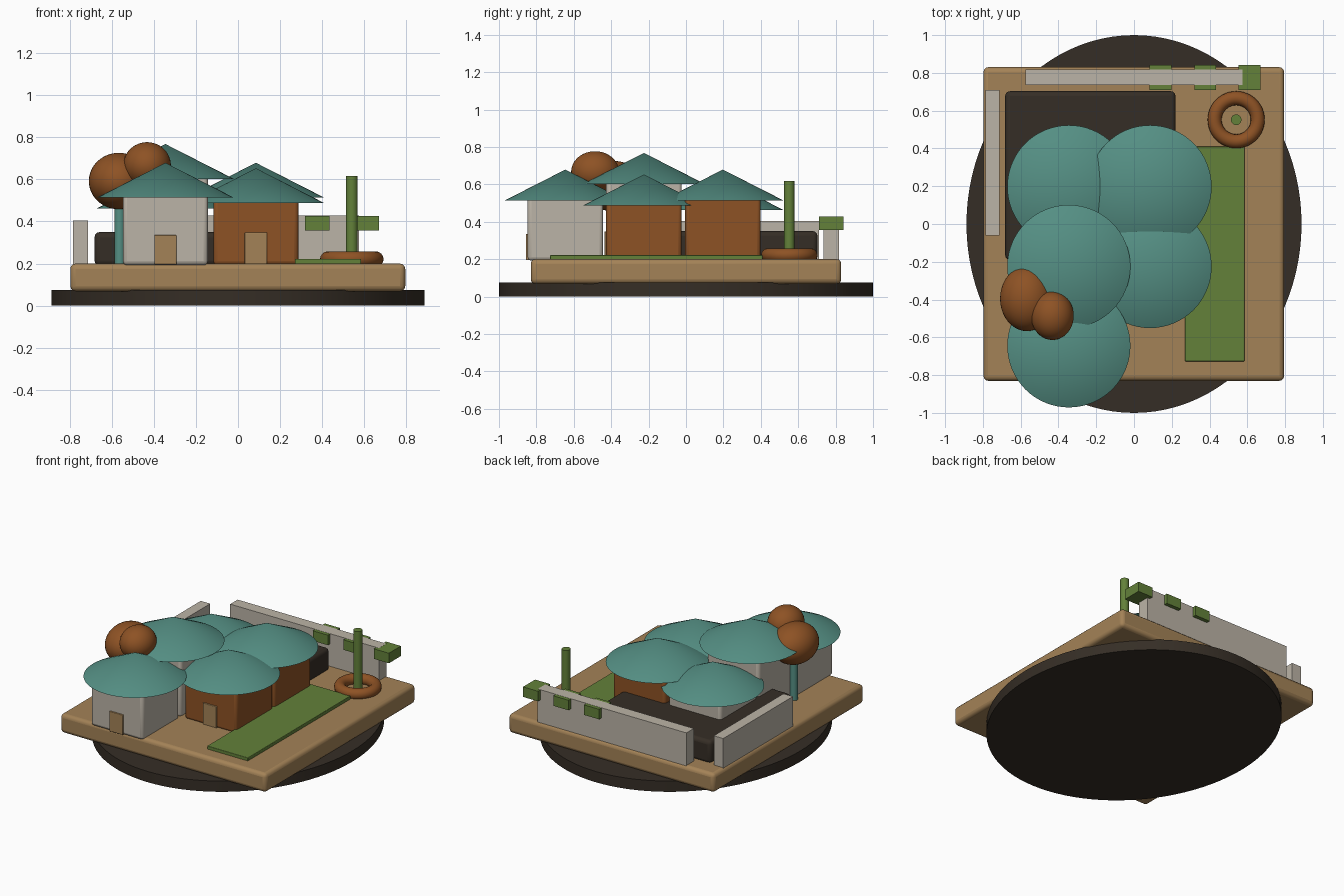
import bpy, math

if "Cube" in bpy.data.objects:
    bpy.data.objects.remove(bpy.data.objects["Cube"])


def material(name, rgb):
    m = bpy.data.materials.new(name)
    m.diffuse_color = (*rgb, 1)
    m.use_nodes = True
    m.node_tree.nodes["Principled BSDF"].inputs["Base Color"].default_value = m.diffuse_color
    return m


TAN = material("tan earth", (0.37, 0.225, 0.095))
TEAL = material("teal", (0.09, 0.275, 0.23))
RUST = material("rust brown", (0.27, 0.085, 0.018))
GREEN = material("leaf green", (0.125, 0.22, 0.042))
DARK = material("dark soil", (0.036, 0.027, 0.019))
STONE = material("pale stone", (0.50, 0.455, 0.385))


def finish(name, mat, smooth=True):
    o = bpy.context.object
    o.name = name
    o.data.materials.append(mat)
    bpy.ops.object.transform_apply(location=False, rotation=False, scale=True)
    if smooth:
        bpy.ops.object.shade_smooth_by_angle(angle=math.radians(35))
    return o


def box(name, mat, x, y, z, bevel=0.0):
    """Box from (min, max) ranges along each axis."""
    bpy.ops.mesh.primitive_cube_add(size=1, location=[(a + b) / 2 for a, b in (x, y, z)])
    bpy.context.object.scale = [b - a for a, b in (x, y, z)]
    o = finish(name, mat, False)
    if bevel:
        m = o.modifiers.new("bevel", 'BEVEL')
        m.width, m.segments = bevel, 3
        bpy.ops.object.shade_smooth_by_angle(angle=math.radians(35))
    return o


def cylinder(name, mat, x, y, z0, z1, r, ry=None, n=32):
    bpy.ops.mesh.primitive_cylinder_add(vertices=n, radius=1, depth=1,
                                        location=(x, y, (z0 + z1) / 2))
    bpy.context.object.scale = (r, ry or r, z1 - z0)
    return finish(name, mat)


def ball(name, mat, loc, size):
    bpy.ops.mesh.primitive_uv_sphere_add(segments=40, ring_count=24, radius=1, location=loc)
    bpy.context.object.scale = size
    return finish(name, mat)


# Ground disc, platform and rear yard block
cylinder("ground_disc", DARK, 0, 0, 0, 0.075, 0.887, 1.0, 96)
box("platform", TAN, (-0.797, 0.795), (-0.83, 0.83), (0.068, 0.2), 0.025)
box("yard_block", DARK, (-0.682, 0.22), (-0.19, 0.703), (0.19, 0.35), 0.025)

# Huts: centre x, y, eave height, wall colour, door height (0 = none)
huts = [
    ("front_left_hut", -0.345, -0.645, 0.513, STONE, 0.335),
    ("front_right_hut", 0.085, -0.225, 0.487, RUST, 0.348),
    ("middle_left_hut", -0.345, -0.225, 0.602, STONE, 0),
    ("back_right_hut", 0.085, 0.197, 0.513, RUST, 0),
    ("back_left_hut", -0.345, 0.197, 0.462, STONE, 0),
]
for name, x, y, eave, mat, door in huts:
    h = 0.202
    box(name + "_walls", mat, (x - h, x + h), (y - h, y + h), (0.192, eave + 0.02), 0.02)
    bpy.ops.mesh.primitive_cone_add(vertices=64, radius1=0.326, depth=0.166,
                                    location=(x, y, eave + 0.083))
    finish(name + "_roof", TEAL)
    if door:
        box(name + "_door", TAN, (x - 0.053, x + 0.053), (y - h - 0.009, y - h + 0.02),
            (0.195, door), 0.004)

# Boundary walls with planter boxes on the back wall
box("left_wall", STONE, (-0.785, -0.712), (-0.06, 0.71), (0.195, 0.404))
box("back_wall", STONE, (-0.575, 0.575), (0.735, 0.817), (0.195, 0.428))
for i, x in enumerate((0.14, 0.377, 0.612)):
    box(f"planter_{i + 1}", GREEN, (x - 0.058, x + 0.058), (0.71, 0.843), (0.357, 0.427))

# Lawn strip
box("lawn", GREEN, (0.27, 0.585), (-0.727, 0.41), (0.195, 0.222), 0.004)

# Ringed post
bpy.ops.mesh.primitive_torus_add(major_segments=48, minor_segments=16, major_radius=0.114,
                                 minor_radius=0.037, location=(0.541, 0.552, 0.221))
finish("planting_ring", RUST)
cylinder("green_post", GREEN, 0.541, 0.552, 0.195, 0.617, 0.028)

# Tree beside the huts
cylinder("tree_trunk", TEAL, -0.562, -0.39, 0.19, 0.52, 0.025)
ball("large_crown", RUST, (-0.567, -0.395, 0.592), (0.142, 0.172, 0.134))
ball("small_crown", RUST, (-0.432, -0.486, 0.667), (0.113, 0.128, 0.11))
